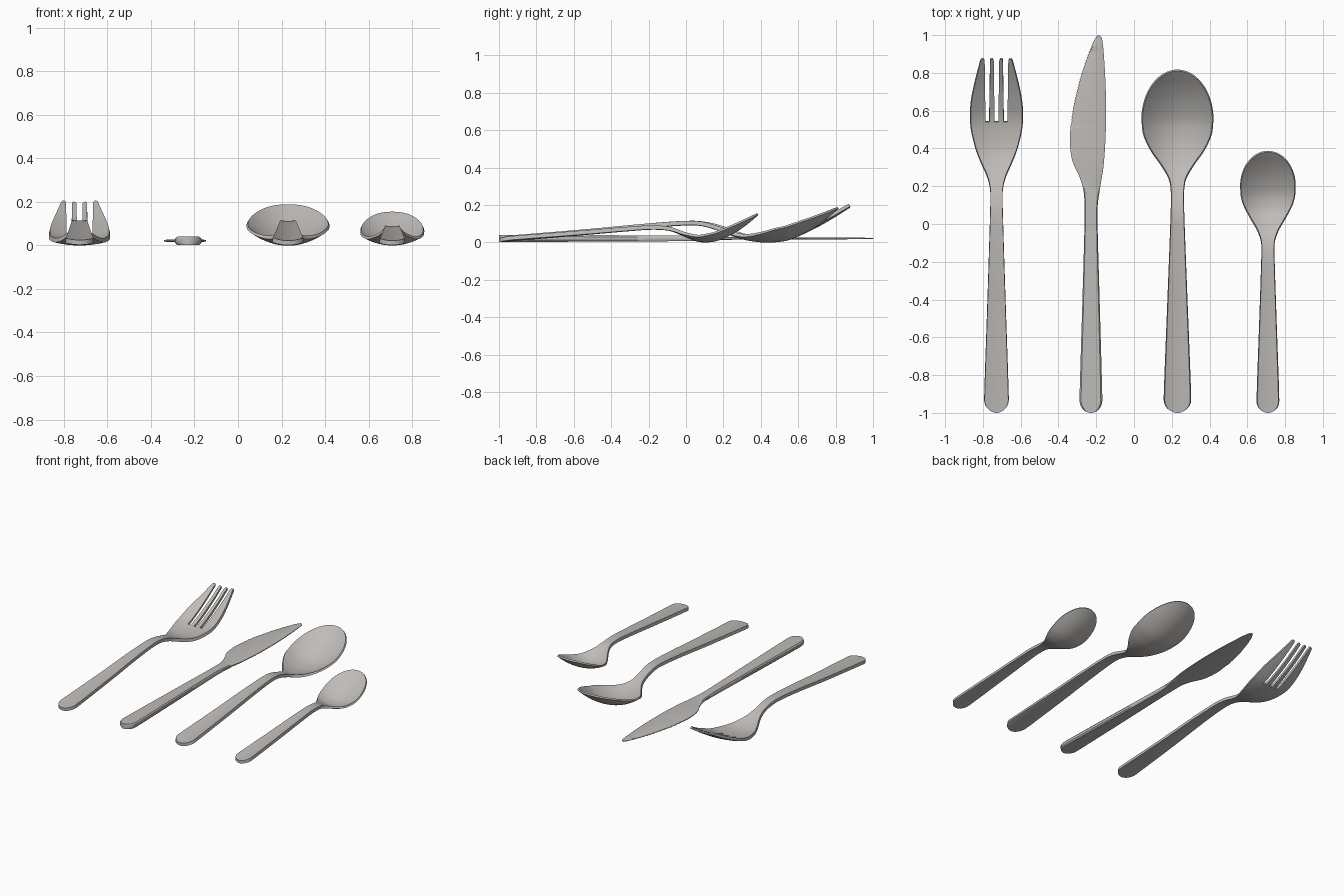
import bpy, math

if "Cube" in bpy.data.objects:
    bpy.data.objects.remove(bpy.data.objects["Cube"])

steel = bpy.data.materials.new("brushed steel grey")
steel.diffuse_color = (0.52, 0.50, 0.48, 1)
steel.use_nodes = True
steel.node_tree.nodes["Principled BSDF"].inputs["Base Color"].default_value = steel.diffuse_color


def curve(pts):
    """Smooth function through (y, value) points."""
    n = len(pts)
    m = []
    for i in range(n):
        a, b = pts[max(i - 1, 0)], pts[min(i + 1, n - 1)]
        m.append((b[1] - a[1]) / (b[0] - a[0]))

    def f(y):
        y = min(max(y, pts[0][0]), pts[-1][0])
        i = 0
        while i < n - 2 and y > pts[i + 1][0]:
            i += 1
        (y0, v0), (y1, v1) = pts[i], pts[i + 1]
        h = y1 - y0
        t = (y - y0) / h
        return ((2*t**3 - 3*t**2 + 1) * v0 + (t**3 - 2*t**2 + t) * h * m[i]
                + (3*t**2 - 2*t**3) * v1 + (t**3 - t**2) * h * m[i + 1])
    return f


def span(a, b, n):
    return [a + (b - a) * i / n for i in range(n)]


def rounded_end(y, r):
    """Width factor of the rounded handle end at y = -1."""
    d = max(0, (-1 + r - y) / r)
    return max(0.06, math.sqrt(max(0, 1 - d * d)))


def end_rows(r):
    return [-1 + r * (1 - math.cos(math.pi / 2 * i / 10)) for i in range(10)]


def make(name, verts, faces):
    me = bpy.data.meshes.new(name)
    me.from_pydata(verts, [], faces)
    me.update()
    me.materials.append(steel)
    ob = bpy.data.objects.new(name, me)
    bpy.context.collection.objects.link(ob)
    return ob


def finish(ob):
    bpy.ops.object.select_all(action='DESELECT')
    ob.select_set(True)
    bpy.context.view_layer.objects.active = ob
    for md in list(ob.modifiers):
        bpy.ops.object.modifier_apply(modifier=md.name)
    bpy.ops.object.shade_smooth_by_angle(angle=math.radians(35))


def pressed_sheet(name, cx, ys, columns, height, dish, thick, skip=lambda i, j: False):
    """Sheet of rows along y, dished across x, then thickened downwards."""
    verts, rows = [], [columns(y) for y in ys]
    n = len(rows[0])
    for y, xs in zip(ys, rows):
        verts += [(cx + x, y, height(y) + dish * x * x) for x in xs]
    faces = [(i*n + j, i*n + j + 1, (i+1)*n + j + 1, (i+1)*n + j)
             for i in range(len(ys) - 1) for j in range(n - 1) if not skip(i, j)]
    ob = make(name, verts, faces)
    vg = ob.vertex_groups.new(name="thickness")
    for k, v in enumerate(verts):
        vg.add([k], thick(v[1]), 'REPLACE')
    md = ob.modifiers.new("thickness", 'SOLIDIFY')
    md.thickness, md.offset, md.vertex_group = 0.022, -1, "thickness"
    finish(ob)
    return ob


def spoon(name, cx, r, width, height, y_wide, y_tip, w_max, dish):
    """Spoon: handle and neck follow width(), the bowl front is half an ellipse."""
    wide = curve(width)

    def columns(y):
        if y > y_wide:
            t = (y - y_wide) / (y_tip - y_wide)
            w = w_max * max(0.03, math.sqrt(max(0, 1 - t * t)))
        else:
            w = wide(y) * rounded_end(y, r)
        return [w * (-1 + j / 10) for j in range(21)]

    neck = y_wide - 0.35
    ys = (end_rows(r) + span(-1 + r, neck, 30) + span(neck, y_wide, 24)
          + [y_wide + (y_tip - y_wide) * math.sin(math.pi / 2 * i / 20) for i in range(21)])
    thick = curve([(-1, 0.95), (neck, 0.95), (y_wide - 0.1, 0.55), (y_tip, 0.5)])
    pressed_sheet(name, cx, ys, columns, curve(height), dish, thick)


# large spoon
spoon("table_spoon", 0.23, 0.07,
      [(-1, .068), (-.9, .067), (-.4, .049), (0, .035), (.14, .032), (.2, .034), (.25, .045),
       (.315, .083), (.39, .136), (.47, .174), (.55, .185)],
      [(-1, .022), (-.5, .068), (-.2, .098), (.02, .113), (.1, .106), (.2, .075), (.3, .035),
       (.4, .014), (.47, .012), (.55, .024), (.65, .069), (.73, .122), (.81, .189)],
      0.55, 0.81, 0.185, 2.1)

# small spoon
spoon("tea_spoon", 0.709, 0.06,
      [(-1, .056), (-.9, .055), (-.5, .042), (-.2, .033), (-.12, .032), (-.08, .036),
       (-.03, .053), (.035, .09), (.1, .125), (.15, .139), (.2, .142)],
      [(-1, .022), (-.6, .056), (-.3, .082), (-.17, .089), (-.08, .079), (0, .044), (.06, .018),
       (.1, .012), (.16, .018), (.24, .052), (.31, .097), (.38, .155)],
      0.2, 0.38, 0.142, 2.1)

# fork: columns follow the tine and slot edges, slot faces are left out
SLOT, TIP = 0.54, 0.87
fork_w = curve([(-1, .063), (-.9, .062), (-.4, .046), (0, .034), (.15, .031), (.2, .034),
                (.26, .049), (.33, .08), (.4, .107), (.5, .131), (.58, .136), (.65, .131),
                (.72, .118), (.8, .099), (.87, .081)])
fork_z = curve([(-1, .025), (-.5, .069), (-.2, .1), (.03, .115), (.13, .105), (.22, .078),
                (.31, .042), (.38, .024), (.45, .021), (.55, .034), (.65, .075), (.75, .127),
                (.87, .2)])


def fork_columns(y):
    w = fork_w(max(y, SLOT))
    s = 0.010 + 0.0045 * max(0, (y - SLOT) / (TIP - SLOT))
    half = []
    for a, b in ((s, .048 - s), (.048 + s, w)):
        c, h = (a + b) / 2, (b - a) / 2
        h *= 0.6 if y > TIP - 0.002 else 1
        half += [c + h * k / 2 for k in (-2, -1, 0, 1, 2)]
    if y < SLOT:
        k = fork_w(y) * rounded_end(y, 0.07) / w
        half = [x * k for x in half]
    return [-x for x in reversed(half)] + half


fork_rows = (end_rows(0.07) + span(-0.93, 0.15, 30) + span(0.15, SLOT, 24)
             + span(SLOT, TIP - 0.01, 20) + [TIP - 0.01, TIP])
slot_start = fork_rows.index(SLOT)
pressed_sheet("fork", -0.728, fork_rows, fork_columns, fork_z, 1.1,
              curve([(-1, 1), (.2, 1), (.5, .9), (.87, .75)]),
              lambda i, j: i >= slot_start and j in (4, 9, 14))

# knife: a lofted bevelled section from handle to blade
left = curve([(-1, -.289), (-.9, -.288), (-.4, -.273), (0, -.262), (.1, -.262), (.18, -.268),
              (.25, -.289), (.33, -.325), (.42, -.339), (.5, -.337), (.6, -.326), (.7, -.305),
              (.8, -.278), (.9, -.243), (.96, -.217), (.99, -.2), (1, -.189)])
right = curve([(-1, -.167), (-.9, -.168), (-.4, -.182), (0, -.193), (.1, -.192), (.2, -.178),
               (.3, -.162), (.45, -.151), (.6, -.148), (.75, -.151), (.9, -.16), (.96, -.166),
               (.99, -.173), (1, -.184)])
knife_t = curve([(-1, .0185), (-.5, .0175), (0, .0145), (.12, .0125), (.22, .008), (.32, .006),
                 (.8, .005), (1, .003)])
section = [(-1, -.5), (-.86, -1), (.86, -1), (1, -.5), (1, .5), (.86, 1), (-.86, 1), (-1, .5)]
teeth = span(0.52, 0.94, 100)
knife_rows = (end_rows(0.07) + span(-0.93, 0.1, 20) + span(0.1, 0.52, 28) + teeth
              + span(0.94, 1, 8) + [1])
verts, faces = [], []
for i, y in enumerate(knife_rows):
    a, b = left(y), right(y)
    if y in teeth and i % 2:
        a += 0.005
    c, h, t = (a + b) / 2, (b - a) / 2 * rounded_end(y, 0.07), knife_t(y)
    for u, v in section:
        verts.append((c + u * h, y, 0.0215 + v * t))
n = len(section)
for i in range(len(knife_rows) - 1):
    for j in range(n):
        k = (j + 1) % n
        faces.append((i*n + j, i*n + k, (i+1)*n + k, (i+1)*n + j))
faces.append(tuple(reversed(range(n))))
faces.append(tuple(range(len(verts) - n, len(verts))))
# outward normals: section runs counter-clockwise seen from the front
faces = [f if len(f) == 4 else tuple(reversed(f)) for f in faces]
faces[-2:] = [tuple(range(n)), tuple(reversed(range(len(verts) - n, len(verts))))]
finish(make("knife", verts, faces))
